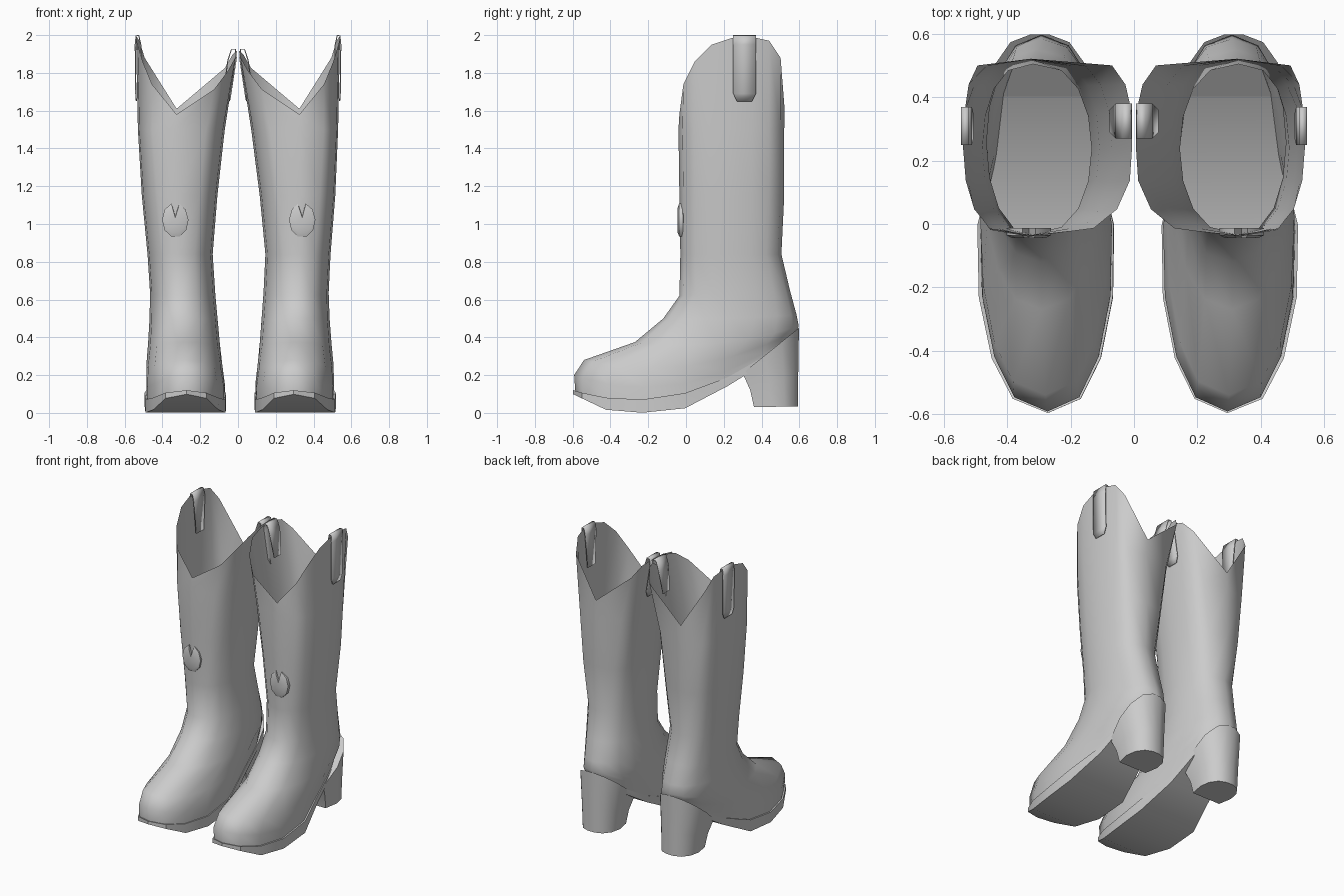
import bpy, bmesh, math

if "Cube" in bpy.data.objects:
    bpy.data.objects.remove(bpy.data.objects["Cube"])

N = 8  # stations from front to back on each side of a ring


def make(name, verts, faces, side, angle=40):
    """Mesh object; the left boot is a mirror that leans slightly inward at the foot."""
    if side < 0:
        verts = [(-x + 0.025 * (1 - min(z / 1.5, 1)), y, z) for x, y, z in verts]
    me = bpy.data.meshes.new(name)
    me.from_pydata(verts, [], faces)
    bm = bmesh.new()
    bm.from_mesh(me)
    bmesh.ops.recalc_face_normals(bm, faces=bm.faces)
    bm.to_mesh(me)
    bm.free()
    ob = bpy.data.objects.new(name + ("_right" if side > 0 else "_left"), me)
    bpy.context.collection.objects.link(ob)
    bpy.ops.object.select_all(action='DESELECT')
    ob.select_set(True)
    bpy.context.view_layer.objects.active = ob
    bpy.ops.object.shade_smooth_by_angle(angle=math.radians(angle))
    return ob


def interp(pts, y):
    for (y0, z0), (y1, z1) in zip(pts, pts[1:]):
        if y <= y1:
            return z0 + (z1 - z0) * (y - y0) / (y1 - y0)
    return pts[-1][1]


def ring(yf, zf, yb, zb, sag, xi, xm, xo, pf, pb, waist=0.0):
    """Closed ring of 2N points: outer side front to back, inner side back to front.
    pf and pb set how boxy the front and back halves are."""
    pts = []
    for i in range(2 * N):
        k = i if i <= N else 2 * N - i
        s = (1 - math.cos(math.pi * k / N)) / 2
        f = math.sin(math.pi * k / N) ** (pf if k < N / 2 else pb) if 0 < k < N else 0
        f *= 1 - waist * math.exp(-((s - 0.74) / 0.18) ** 2)
        x = xm + ((xo - xm) if i <= N else (xi - xm)) * f
        pts.append((x, yf + (yb - yf) * s, zf + (zb - zf) * s - sag * 4 * s * (1 - s)))
    return pts


def loft(rings):
    n = len(rings[0])
    faces = [(r * n + i, r * n + (i + 1) % n, (r + 1) * n + (i + 1) % n, (r + 1) * n + i)
             for r in range(len(rings) - 1) for i in range(n)]
    return [v for r in rings for v in r], faces


def cap(o):
    """Strips across a ring from side to side."""
    f = [(o, o + 1, o + 2 * N - 1), (o + N, o + N + 1, o + N - 1)]
    return f + [(o + k, o + k + 1, o + 2 * N - k - 1, o + 2 * N - k) for k in range(1, N - 1)]


RIM = [1.58, 1.74, 1.86, 1.95, 1.985, 1.99, 1.97, 1.88, 1.61]
# yf, zf, yb, zb, sag, x inner, x middle, x outer, front and back boxiness, waist
ROWS = [
    (-.04, 1.50, .52, 1.50, 0, .07, .33, .53, .50, .40),
    (-.035, 1.15, .52, 1.15, 0, .115, .33, .515, .60, .55),
    (-.03, .84, .505, .84, 0, .145, .33, .49, .75, .75),
    (-.035, .62, .55, .65, 0, .135, .32, .48, .80, .8),
    (-.12, .50, .585, .52, .01, .125, .31, .485, .85, .85),
    (-.27, .375, .597, .46, .05, .115, .31, .495, .85, .85),
    (-.54, .28, .59, .44, .11, .10, .30, .51, .75, .85, .1),
    (-.592, .20, .585, .43, .16, .085, .295, .515, .77, .9, .2),
    (-.585, .10, .58, .42, .17, .085, .295, .518, .77, .9, .25),
]
SOLE_BOTTOM = [(-.6, .10), (-.42, .015), (-.24, 0), (0, .025), (.33, .20), (.6, .40)]


def build_boot(side):
    # shaft and foot: one open skin with a scalloped rim
    rim = []
    for i, (x, y, z) in enumerate(ring(-.035, 0, .522, 0, 0, 0, .325, .54, .52, .25)):
        h = RIM[i if i <= N else 2 * N - i]
        rim.append((max(x, .006), y, h if i <= N else 1.58 + (h - 1.58) * .82))
    make("boot_upper", *loft([rim] + [ring(*r) for r in ROWS]), side, 60)

    # sole slab following the arch
    top = ring(-.597, .12, .588, .43, .17, .078, .295, .528, .77, .9, .25)
    bottom = [(x, y, interp(SOLE_BOTTOM, y)) for x, y, z in top]
    v, f = loft([top, bottom])
    make("sole", v, f + cap(0) + cap(2 * N), side)

    # tapered heel block, flat in front and round at the back
    def heel_ring(yf, yb, w, zf, zb):
        d = yb - yf
        half = [(w * .85, 0), (w, .4), (w * .9, .7), (w * .6, .92), (w * .2, 1)]
        loop = half + [(-a, b) for a, b in reversed(half)]
        return [(.315 + a, yf + d * b, zf + (zb - zf) * b) for a, b in loop]
    v, f = loft([heel_ring(.30, .598, .155, .21, .45),
                 heel_ring(.34, .594, .135, .12, .20),
                 heel_ring(.36, .592, .125, .03, .035)])
    make("heel", v, f + [tuple(range(10)), tuple(range(20, 30))], side)

    # pull straps folded over the rim
    def strap(name, path, y0, y1):
        v = []
        for i, (x, z) in enumerate(path):
            inset = .02 if i in (0, len(path) - 1) else 0
            v += [(x, y0 + inset, z), (x, y1 - inset, z)]
        f = [(2 * i, 2 * i + 1, 2 * i + 3, 2 * i + 2) for i in range(len(path) - 1)]
        ob = make(name, v, f, side)
        m = ob.modifiers.new("thickness", 'SOLIDIFY')
        m.thickness, m.offset = .006, 0
    strap("outer_pull_strap", [(.538, 1.65), (.541, 1.69), (.544, 1.95), (.54, 1.997),
                               (.525, 1.997), (.515, 1.95), (.51, 1.72)], .25, .37)
    strap("inner_pull_strap", [(.045, 1.65), (.038, 1.69), (.009, 1.88), (.014, 1.925),
                               (.035, 1.925), (.055, 1.86), (.075, 1.70)], .27, .38)

    # oval front ornament with a notch at the top
    oval = [(.34, 1.04)]
    for i in range(10):
        a = math.radians(105 + i * 330 / 9 + (0 if i else 4))
        oval.append((.34 + .07 * math.cos(a), 1.02 + .092 * math.sin(a)))
    loop = lambda y, s: [(.34 + (x - .34) * s, y, 1.02 + (z - 1.02) * s) for x, z in oval]
    v, f = loft([loop(-.012, 1), loop(-.036, 1), loop(-.044, .75)])
    n = len(oval)
    make("front_ornament", v, f + [tuple(range(2 * n, 3 * n))], side)


for s in (1, -1):
    build_boot(s)
